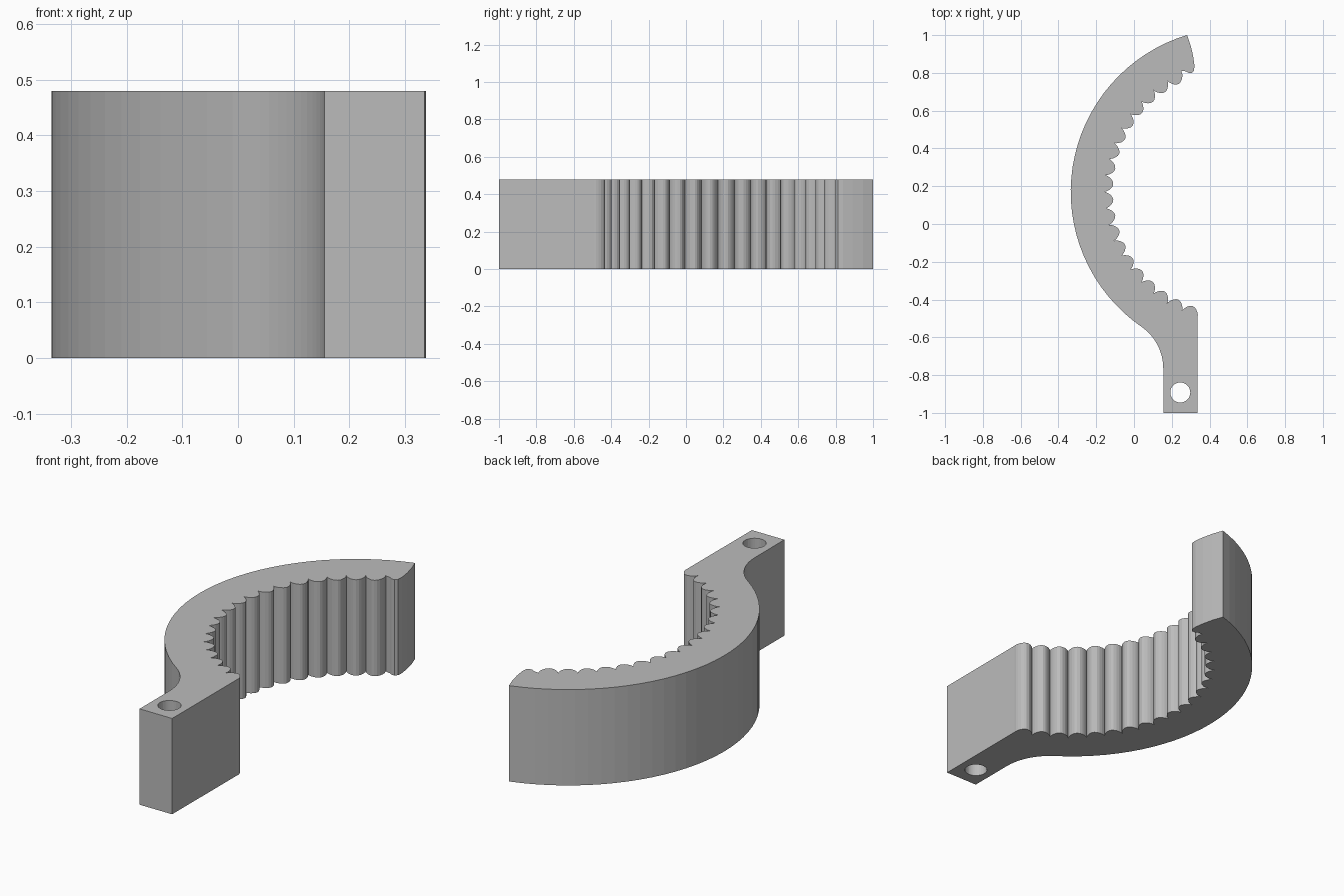
import bpy
from math import sin, cos, pi, radians, sqrt, atan2, degrees

default_cube = bpy.data.objects.get("Cube")
if default_cube:
    bpy.data.objects.remove(default_cube, do_unlink=True)

HEIGHT = 0.48
CX, CY = 0.533, 0.17           # centre shared by the outer arc and the teeth
OUTER, VALLEY, DEPTH = 0.868, 0.69, 0.046
PITCH = 7.35                   # degrees per tooth
ARM_L, ARM_R = 0.155, 0.335
FILLET = 0.27


def polar(radius, angle):
    """Point on the jaw; angle in degrees from -x, positive towards +y."""
    a = radians(angle)
    return CX - radius * cos(a), CY + radius * sin(a)


def arc(cx, cy, radius, start, end, steps):
    return [(cx + radius * cos(start + (end - start) * i / steps),
             cy + radius * sin(start + (end - start) * i / steps))
            for i in range(steps + 1)]


# Outer back of the jaw, from the tip down to the fillet
fx = ARM_L - FILLET
fy = CY - sqrt((OUTER + FILLET) ** 2 - (CX - fx) ** 2)
join = atan2(CY - fy, CX - fx)
top = 73.1
low = -degrees(join)
outline = [polar(OUTER, top + (low - top) * i / 32) for i in range(33)]

# Concave fillet into the straight arm, then the arm itself
outline += arc(fx, fy, FILLET, join, 0, 12)[1:]
outline += [(ARM_L, -1.0), (ARM_R, -1.0)]

# Rounded gripping teeth, bottom to top
STEPS = 10
for tooth in range(-10, 9):
    for i in range(STEPS):
        t = (1 - cos(pi * i / STEPS)) / 2
        bump = DEPTH * sin(pi * t) ** 0.6 if i else 0
        outline.append(polar(VALLEY - bump, (tooth + t) * PITCH))

# Blunt hooked tip
outline += [(0.25, 0.812), (0.275, 0.808), (0.29, 0.80), (0.306, 0.80),
            (0.318, 0.812), (0.32, 0.84), (0.313, 0.89), (0.30, 0.945)]

# Pivot hole in the arm
hole = arc(0.245, -0.892, 0.053, 0, 2 * pi, 32)[:-1]

# Filled profile extruded to a solid
curve = bpy.data.curves.new("toothed_jaw", "CURVE")
curve.dimensions = "2D"
curve.fill_mode = "BOTH"
curve.extrude = HEIGHT / 2
for points in (outline, hole):
    spline = curve.splines.new("POLY")
    spline.points.add(len(points) - 1)
    for point, (x, y) in zip(spline.points, points):
        point.co = (x, y, 0, 1)
    spline.use_cyclic_u = True

jaw = bpy.data.objects.new("toothed_jaw", curve)
bpy.context.collection.objects.link(jaw)
jaw.location.z = HEIGHT / 2
bpy.ops.object.select_all(action="DESELECT")
jaw.select_set(True)
bpy.context.view_layer.objects.active = jaw
bpy.ops.object.convert(target="MESH")
jaw = bpy.context.object
jaw.name = "toothed_jaw"
bpy.ops.object.shade_flat()

# Plain grey finish
grey = bpy.data.materials.new("plain_grey")
grey.use_nodes = True
colour = (0.5, 0.5, 0.5, 1)
grey.diffuse_color = colour
grey.node_tree.nodes["Principled BSDF"].inputs["Base Color"].default_value = colour
jaw.data.materials.clear()
jaw.data.materials.append(grey)
